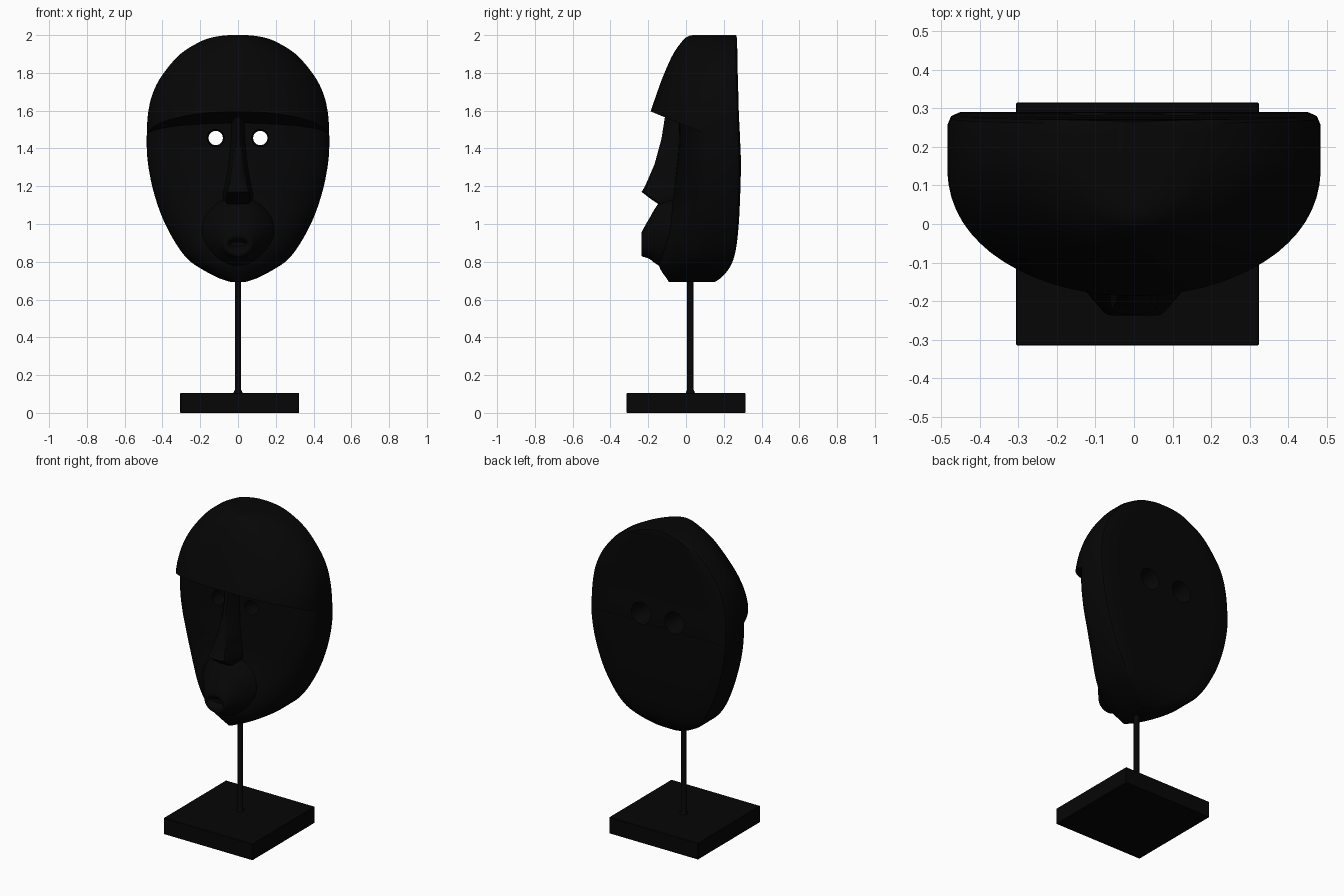
import bpy, bmesh, math
from mathutils import Vector

cube = bpy.data.objects.get("Cube")
if cube:
    bpy.data.objects.remove(cube, do_unlink=True)

black = bpy.data.materials.new("matte black")
black.use_nodes = True
COL = (0.0018, 0.0018, 0.0018, 1)
black.diffuse_color = COL
bsdf = next(n for n in black.node_tree.nodes if n.type == 'BSDF_PRINCIPLED')
bsdf.inputs["Base Color"].default_value = COL


def smooth(ob, angle=35):
    bpy.ops.object.select_all(action='DESELECT')
    ob.select_set(True)
    bpy.context.view_layer.objects.active = ob
    bpy.ops.object.shade_smooth_by_angle(angle=math.radians(angle))


def finish(name, bm, angle=35):
    bmesh.ops.recalc_face_normals(bm, faces=bm.faces[:])
    me = bpy.data.meshes.new(name)
    bm.to_mesh(me)
    bm.free()
    ob = bpy.data.objects.new(name, me)
    bpy.context.collection.objects.link(ob)
    me.materials.append(black)
    smooth(ob, angle)
    return ob


def loft(rings):
    """Skin closed rings of points and cap both ends."""
    bm = bmesh.new()
    vs = [[bm.verts.new(p) for p in r] for r in rings]
    n = len(vs[0])
    for a, b in zip(vs, vs[1:]):
        for i in range(n):
            j = (i + 1) % n
            bm.faces.new((a[i], a[j], b[j], b[i]))
    bm.faces.new(vs[0])
    bm.faces.new(vs[-1])
    return bm


def refine(rows, steps=4):
    """Catmull-Rom curve through the rows."""
    out = []
    for i in range(len(rows) - 1):
        p0, p1 = rows[max(i - 1, 0)], rows[i]
        p2, p3 = rows[i + 1], rows[min(i + 2, len(rows) - 1)]
        for k in range(steps):
            t = k / steps
            out.append([0.5 * (2 * b + (c - a) * t + (2 * a - 5 * b + 4 * c - d) * t * t
                               + (3 * b - a - 3 * c + d) * t ** 3)
                        for a, b, c, d in zip(p0, p1, p2, p3)])
    return out + [list(rows[-1])]


def mask_ring(row):
    """Domed front, straight sides and a flat back with eased edges."""
    z, w, f, s, b, p = row
    c = min(0.03, w * 0.4)
    pts = []
    for i in range(33):
        a = math.pi * i / 32
        pts.append((w * math.cos(a), s - (s - f) * max(math.sin(a), 0) ** p, z))
    back = [(w, b - c), (w - c * 0.3, b - c * 0.3)]
    pts += [(-x, y, z) for x, y in back]
    pts += [((w - c) * k / 4, b, z) for k in range(-4, 5)]
    pts += [(x, y, z) for x, y in reversed(back)]
    return pts


def cut_at_brow(bm, keep_above):
    """Trim along the sloping plane under the brow."""
    r = bmesh.ops.bisect_plane(bm, geom=bm.verts[:] + bm.edges[:] + bm.faces[:],
                               plane_co=Vector((0, -0.185, 1.595)),
                               plane_no=Vector((0, 0.41, 1)),
                               clear_inner=keep_above, clear_outer=not keep_above)
    edges = [e for e in r["geom_cut"] if isinstance(e, bmesh.types.BMEdge)]
    bmesh.ops.edgeloop_fill(bm, edges=edges)


# Mask rows: height, half width, front, start of dome, back, dome power
face_rows = [
    (0.692, 0.035, -0.09, 0.03, 0.15, 1.0), (0.715, 0.105, -0.105, 0.04, 0.185, 1.0),
    (0.76, 0.19, -0.135, 0.06, 0.225, 1.05), (0.81, 0.262, -0.15, 0.08, 0.25, 1.1),
    (0.89, 0.325, -0.145, 0.10, 0.268, 1.1), (1.01, 0.39, -0.11, 0.12, 0.28, 1.1),
    (1.13, 0.435, -0.072, 0.13, 0.286, 1.0), (1.26, 0.467, -0.055, 0.13, 0.29, 0.95),
    (1.40, 0.483, -0.04, 0.13, 0.289, 0.9), (1.58, 0.475, -0.035, 0.13, 0.28, 0.9),
    (1.75, 0.42, -0.02, 0.13, 0.275, 0.9)]
forehead_rows = [
    (1.36, 0.483, -0.24, 0.13, 0.289, 1.05), (1.46, 0.483, -0.225, 0.13, 0.286, 1.05),
    (1.58, 0.477, -0.192, 0.13, 0.28, 1.07), (1.69, 0.452, -0.155, 0.14, 0.277, 1.15),
    (1.79, 0.40, -0.118, 0.155, 0.274, 1.25), (1.90, 0.305, -0.068, 0.165, 0.272, 1.3),
    (1.97, 0.19, -0.018, 0.165, 0.27, 1.3), (1.993, 0.11, 0.01, 0.155, 0.268, 1.2),
    (2.0, 0.045, 0.035, 0.14, 0.265, 1.0)]

mask = []
for name, rows, above in (("face", face_rows, False), ("forehead", forehead_rows, True)):
    bm = loft([mask_ring(r) for r in refine(rows)])
    cut_at_brow(bm, above)
    mask.append(finish(name, bm))

# Eye holes, flaring towards the back
for side in (-1, 1):
    rings = []
    for y, r in ((-0.35, 0.06), (-0.06, 0.048), (0.06, 0.038), (0.2, 0.05), (0.36, 0.085)):
        rings.append([(side * 0.118 + r * math.cos(a), y, 1.455 + r * math.sin(a))
                      for a in (math.tau * i / 24 for i in range(24))])
    cutter = finish("eye_cutter", loft(rings))
    cutter.hide_render = True
    for ob in mask:
        mod = ob.modifiers.new("eye_hole", 'BOOLEAN')
        mod.operation = 'DIFFERENCE'
        mod.solver = 'EXACT'
        mod.object = cutter
        bpy.context.view_layer.objects.active = ob
        bpy.ops.object.modifier_apply(modifier=mod.name)
    bpy.data.objects.remove(cutter, do_unlink=True)
for ob in mask:
    smooth(ob)

# Nose: height, ridge half width, base half width, ridge y, base y
nose_rows = [(1.105, 0.055, 0.075, -0.145, 0.0), (1.135, 0.064, 0.088, -0.19, 0.0),
             (1.17, 0.058, 0.086, -0.235, 0.0), (1.20, 0.048, 0.078, -0.217, 0.0),
             (1.315, 0.03, 0.058, -0.167, 0.01), (1.45, 0.022, 0.046, -0.13, 0.02),
             (1.565, 0.022, 0.046, -0.112, 0.03)]
nose = loft([[(-b, yb, z), (-r, yr + 0.012, z), (-r * 0.5, yr, z),
              (r * 0.5, yr, z), (r, yr + 0.012, z), (b, yb, z)]
             for z, r, b, yr, yb in nose_rows])
finish("nose", nose, 40)

# Muzzle rising smoothly to the lips, with a sunken opening
mouth_rows = [(-0.03, 0.21, 0.19, 0.96), (-0.09, 0.19, 0.18, 0.955),
              (-0.145, 0.148, 0.165, 0.945), (-0.19, 0.112, 0.112, 0.925),
              (-0.22, 0.086, 0.08, 0.905), (-0.235, 0.07, 0.062, 0.893),
              (-0.235, 0.058, 0.038, 0.893), (-0.222, 0.052, 0.026, 0.893),
              (-0.205, 0.042, 0.012, 0.893)]
mouth = loft([[(rx * math.cos(a), y, z + rz * math.sin(a))
               for a in (math.tau * i / 40 for i in range(40))]
              for y, rx, rz, z in refine(mouth_rows, 2)])
finish("mouth", mouth, 50)

# Stand: rod with a small foot, and square base
rod_rows = [(0.10, 0.026), (0.112, 0.022), (0.122, 0.017), (0.78, 0.017)]
rod = loft([[(r * math.cos(a), 0.023 + r * math.sin(a), z)
             for a in (math.tau * i / 20 for i in range(20))] for z, r in rod_rows])
finish("rod", rod)

base = loft([[(0.009 + sx * 0.315, sy * 0.315, z)
              for sx, sy in ((-1, -1), (1, -1), (1, 1), (-1, 1))] for z in (0, 0.105)])
bmesh.ops.bevel(base, geom=base.edges[:], offset=0.003, segments=1, affect='EDGES')
finish("base", base, 20)
